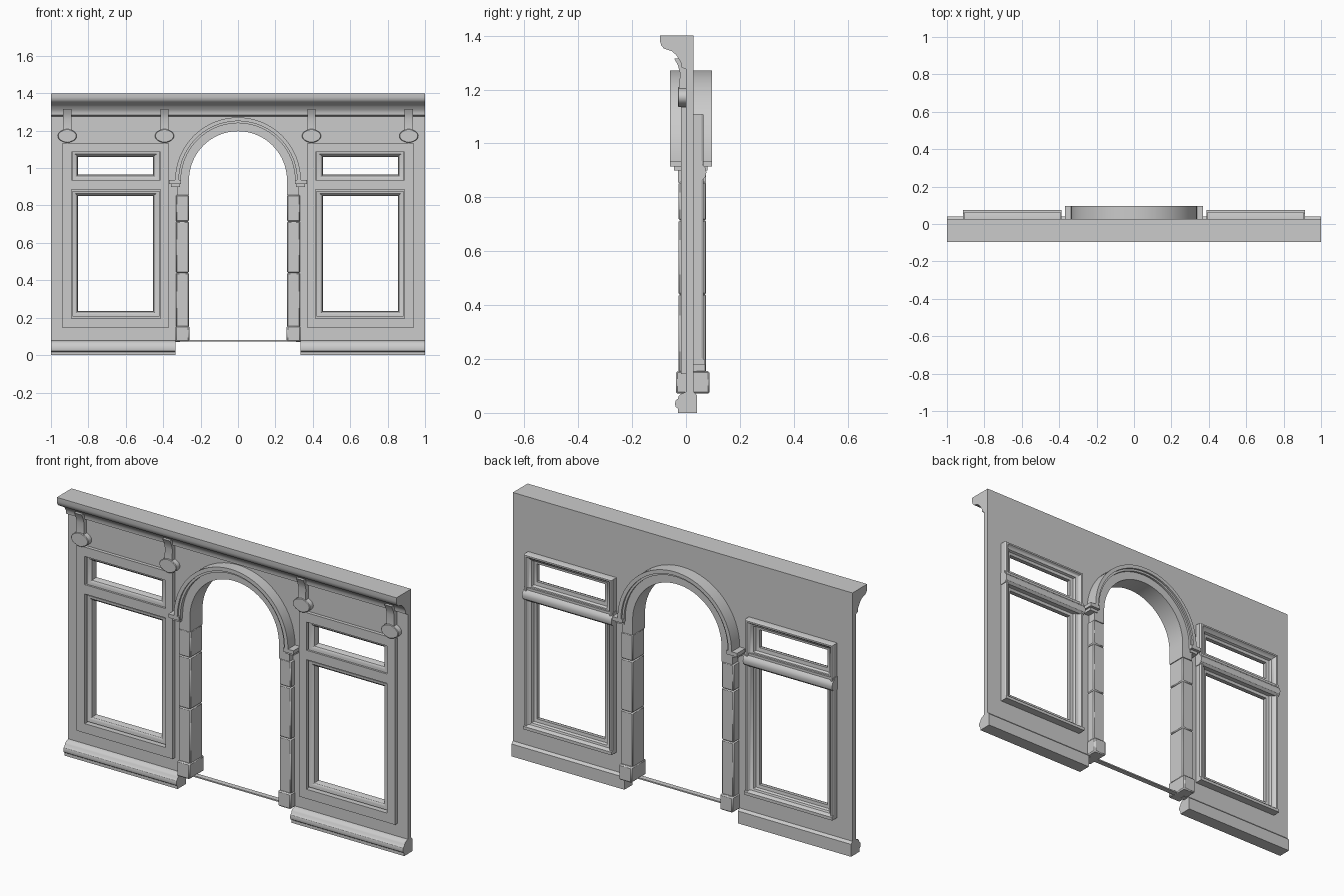
import bpy, bmesh, math

if "Cube" in bpy.data.objects:
    bpy.data.objects.remove(bpy.data.objects["Cube"], do_unlink=True)

stone = bpy.data.materials.new("grey_stone")
stone.use_nodes = True
stone.diffuse_color = (0.6, 0.6, 0.6, 1)
stone.node_tree.nodes["Principled BSDF"].inputs["Base Color"].default_value = (0.6, 0.6, 0.6, 1)


def finish(name, bm, bevel=0):
    bmesh.ops.recalc_face_normals(bm, faces=bm.faces[:])
    mesh = bpy.data.meshes.new(name)
    bm.to_mesh(mesh)
    bm.free()
    mesh.materials.append(stone)
    obj = bpy.data.objects.new(name, mesh)
    bpy.context.scene.collection.objects.link(obj)
    bpy.ops.object.select_all(action='DESELECT')
    obj.select_set(True)
    bpy.context.view_layer.objects.active = obj
    bpy.ops.object.shade_smooth_by_angle(angle=math.radians(32))
    if bevel:
        mod = obj.modifiers.new("soft_edges", 'BEVEL')
        mod.width = bevel
        mod.segments = 1
        mod.limit_method = 'ANGLE'
    return obj


def plate(name, loops, a, b, axis='y', bevel=0):
    """Extrude outline loops (first one outer, the rest holes) from a to b."""
    bm = bmesh.new()
    edges = []
    for loop in loops:
        vs = [bm.verts.new((u, a, v) if axis == 'y' else (a, u, v)) for u, v in loop]
        edges += [bm.edges.new((vs[i - 1], vs[i])) for i in range(len(vs))]
    if len(loops) == 1:
        bm.faces.new(vs)
    else:
        bmesh.ops.triangle_fill(bm, edges=edges, use_beauty=True)
    out = bmesh.ops.extrude_face_region(bm, geom=bm.faces[:], use_keep_orig=True)
    moved = [g for g in out["geom"] if isinstance(g, bmesh.types.BMVert)]
    shift = (0, b - a, 0) if axis == 'y' else (b - a, 0, 0)
    bmesh.ops.translate(bm, verts=moved, vec=shift)
    return finish(name, bm, bevel)


def rect(x0, x1, z0, z1):
    return [(x0, z0), (x1, z0), (x1, z1), (x0, z1)]


def box(name, x0, x1, y0, y1, z0, z1, bevel=0):
    return plate(name, [rect(x0, x1, z0, z1)], y0, y1, bevel=bevel)


SPRING = 0.935


def arc(r, foot, n=40):
    """Half circle on straight legs, running from right foot to left foot."""
    pts = [(r * math.cos(math.pi * i / n), SPRING + r * math.sin(math.pi * i / n)) for i in range(n + 1)]
    return [(r, foot)] + pts + [(-r, foot)]


def arch_band(name, r0, r1, foot, y0, y1, bevel=0):
    return plate(name, [arc(r1, foot) + arc(r0, foot)[::-1]], y0, y1, bevel=bevel)


def frame(name, outer, inner, profile):
    """Sweep a closed (blend, depth) profile around a rectangular opening."""
    bm = bmesh.new()
    rings = []
    for t, y in profile:
        r = [o + (i - o) * t for o, i in zip(outer, inner)]
        rings.append([bm.verts.new((x, y, z)) for x, z in rect(*r)])
    for k, ring in enumerate(rings):
        prev = rings[k - 1]
        for i in range(4):
            bm.faces.new((prev[i - 1], prev[i], ring[i], ring[i - 1]))
    return finish(name, bm)


def side_rect(s, x0, x1, z0, z1):
    return (min(s * x0, s * x1), max(s * x0, s * x1), z0, z1)


# Wall with window holes and arched doorway
holes = {s: [rect(*side_rect(s, 0.415, 0.89, 0.195, 0.885)),
             rect(*side_rect(s, 0.415, 0.89, 0.935, 1.085))] for s in (1, -1)}
outline = [(1, 0.07), (1, 1.39), (-1, 1.39), (-1, 0.07)] + arc(0.31, 0.07)[::-1]
plate("wall", [outline] + holes[1] + holes[-1], 0.0, 0.028)

# Cornice along the top
plate("cornice", [[(0.028, 1.4), (-0.096, 1.4), (-0.096, 1.378), (-0.092, 1.364),
                   (-0.082, 1.352), (-0.052, 1.342), (-0.036, 1.328), (-0.026, 1.312),
                   (-0.019, 1.3), (-0.019, 1.284), (0, 1.275), (0.028, 1.275)]], -1, 1, 'x')

# Arch ring and stepped hood mould
arch_band("arch_ring", 0.262, 0.325, 0.855, -0.03, 0.075)
arch_band("hood_mould_inner", 0.305, 0.33, 0.92, -0.05, 0.086)
arch_band("hood_mould_outer", 0.316, 0.336, 0.92, -0.06, 0.096)

base_profile = [(0.04, 0), (-0.03, 0), (-0.03, 0.016), (-0.038, 0.022), (-0.041, 0.034),
                (-0.038, 0.046), (-0.03, 0.053), (-0.027, 0.062), (-0.02, 0.07),
                (0, 0.078), (0.028, 0.078), (0.04, 0.066)]
window_profile = [(0, 0.02), (0, 0.058), (0.08, 0.065), (0.25, 0.065), (0.35, 0.056),
                  (0.45, 0.052), (0.62, 0.048), (0.72, 0.036), (1, 0.032), (1, 0.018),
                  (0.9, 0.002), (0.72, -0.006), (0.46, -0.008), (0.46, 0.02)]
transom_profile = [(0.02, 0.865), (0.06, 0.865), (0.072, 0.876), (0.076, 0.893),
                   (0.072, 0.91), (0.06, 0.922), (0.06, 0.935), (0.02, 0.935)]
bracket_profile = [(0.005, 1.195), (-0.026, 1.195), (-0.022, 1.26),
                   (-0.03, 1.29), (-0.044, 1.316), (0.005, 1.316)]

for s, side in ((1, "left"), (-1, "right")):
    # Moulded base course
    plate(side + "_base", [base_profile], s * 0.335, s * 1, 'x')

    # Raised front panel around the windows
    plate(side + "_panel", [rect(*side_rect(s, 0.372, 0.938, 0.145, 1.135))] + holes[s], -0.018, 0.004)

    # Window frames, transom and sill
    for part, z, oz in (("lower", (0.18, 0.9), (0.235, 0.85)), ("upper", (0.9, 1.11), (0.965, 1.06))):
        frame(f"{side}_{part}_window_frame", side_rect(s, 0.39, 0.91, *z),
              side_rect(s, 0.455, 0.855, *oz), window_profile)
    plate(side + "_transom", [transom_profile], s * 0.387, s * 0.913, 'x')
    plate(side + "_back_sill", [[(0.02, 0.18), (0.07, 0.18), (0.07, 0.196), (0.055, 0.205), (0.02, 0.205)]],
          s * 0.39, s * 0.91, 'x')

    # Doorway pier of stacked blocks on a plinth
    levels = (0.15, 0.44, 0.715, 0.856)
    for i in range(3):
        box(f"{side}_pier_block_{i + 1}", s * 0.262, s * 0.332, -0.028, 0.075,
            levels[i], levels[i + 1], 0.005)
    box(side + "_pier_plinth", s * 0.26, s * 0.335, -0.038, 0.088, 0.072, 0.155, 0.006)

    # Hood mould foot with a small block beneath
    box(side + "_hood_foot", s * 0.306, s * 0.368, -0.06, 0.096, 0.915, 0.935)
    box(side + "_hood_foot_block", s * 0.31, s * 0.358, -0.045, 0.08, 0.9, 0.916)

    # Brackets and lobed bosses under the cornice
    for x, where in ((0.393, "inner"), (0.913, "outer")):
        c = s * x
        plate(f"{side}_{where}_bracket", [bracket_profile], c - 0.022, c + 0.022, 'x')
        boss = []
        for i in range(40):
            a = math.tau * i / 40
            r = 0.037 + 0.014 * math.cos(a) ** 4
            boss.append((c + r * math.cos(a), 1.172 + r * math.sin(a)))
        plate(f"{side}_{where}_boss", [boss], -0.03, 0.004, bevel=0.003)

# Thin threshold across the doorway
box("threshold", -0.265, 0.265, 0.0, 0.028, 0.073, 0.08)
